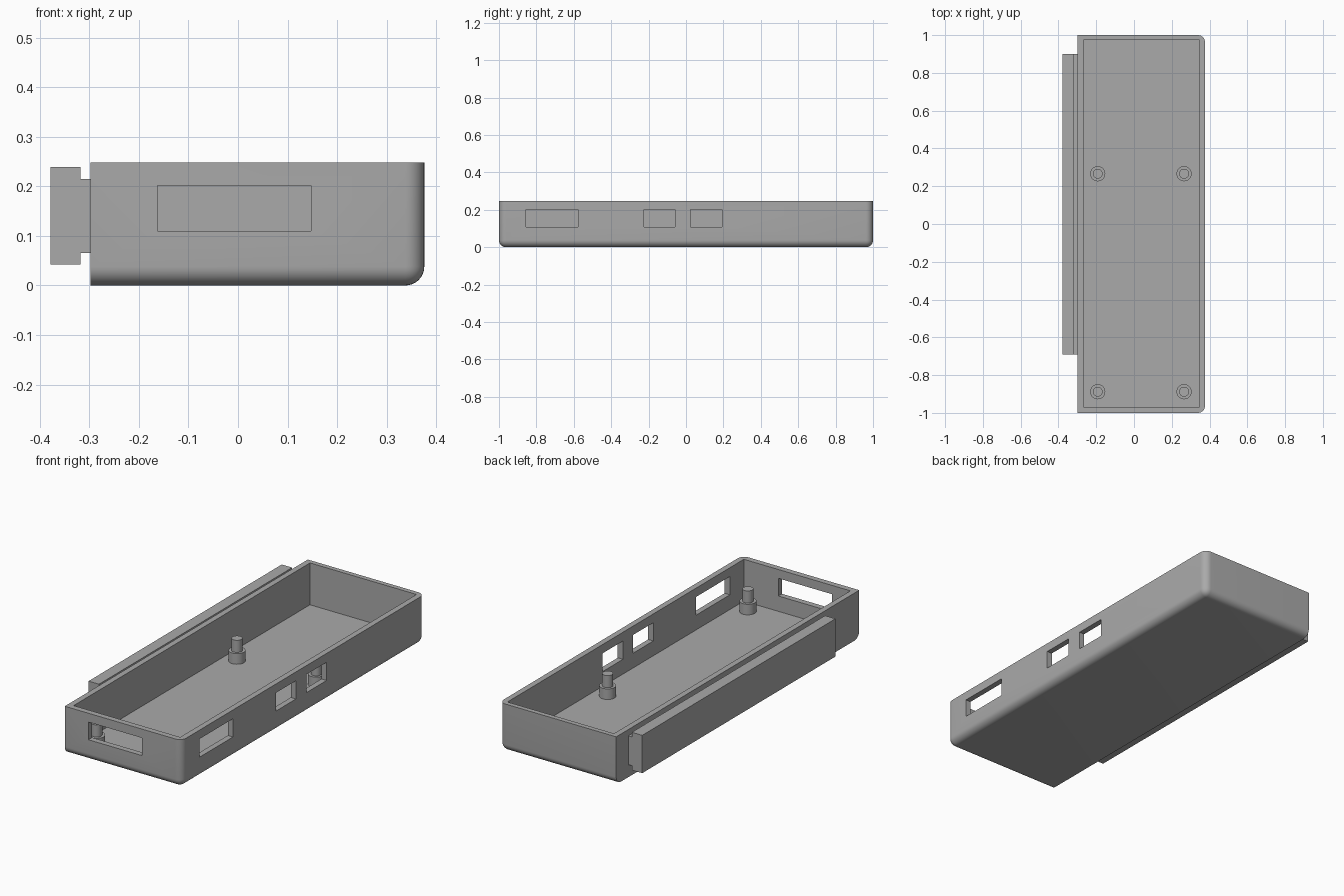
import bpy, bmesh

cube = bpy.data.objects.get("Cube")
if cube:
    bpy.data.objects.remove(cube, do_unlink=True)

grey = bpy.data.materials.new("mid grey plastic")
grey.use_nodes = True
COLOUR = (0.4, 0.4, 0.4, 1)
grey.diffuse_color = COLOUR
grey.node_tree.nodes["Principled BSDF"].inputs["Base Color"].default_value = COLOUR


def add_object(name, bm):
    bmesh.ops.recalc_face_normals(bm, faces=bm.faces)
    mesh = bpy.data.meshes.new(name)
    bm.to_mesh(mesh)
    bm.free()
    mesh.materials.append(grey)
    obj = bpy.data.objects.new(name, mesh)
    bpy.context.collection.objects.link(obj)
    return obj


def box_bmesh(x, y, z):
    bm = bmesh.new()
    bmesh.ops.create_cube(bm, size=1)
    for v in bm.verts:
        v.co = [r[0] if c < 0 else r[1] for c, r in zip(v.co, (x, y, z))]
    return bm


def activate(obj):
    bpy.ops.object.select_all(action='DESELECT')
    obj.select_set(True)
    bpy.context.view_layer.objects.active = obj


def cut(obj, x, y, z):
    cutter = add_object("cutter", box_bmesh(x, y, z))
    cutter.hide_render = True
    mod = obj.modifiers.new("cut", 'BOOLEAN')
    mod.operation = 'DIFFERENCE'
    mod.solver = 'EXACT'
    mod.object = cutter
    activate(obj)
    bpy.ops.object.modifier_apply(modifier=mod.name)
    bpy.data.objects.remove(cutter, do_unlink=True)


def profile_extrude(name, points, y0, y1):
    bm = bmesh.new()
    face = bm.faces.new([bm.verts.new((x, y0, z)) for x, z in points])
    out = bmesh.ops.extrude_face_region(bm, geom=[face])
    for v in out["geom"]:
        if isinstance(v, bmesh.types.BMVert):
            v.co.y = y1
    return add_object(name, bm)


def stepped_post(name, x, y, profile, sides=32):
    bm = bmesh.new()
    verts = [bm.verts.new((x + r, y, z)) for r, z in profile]
    edges = [bm.edges.new(pair) for pair in zip(verts, verts[1:])]
    bmesh.ops.spin(bm, geom=verts + edges, cent=(x, y, 0), axis=(0, 0, 1),
                   angle=6.283185307, steps=sides, use_duplicate=False)
    bmesh.ops.remove_doubles(bm, verts=bm.verts, dist=0.0005)
    obj = add_object(name, bm)
    activate(obj)
    bpy.ops.object.shade_smooth_by_angle()


LEFT, RIGHT, TOP, WALL = -0.298, 0.376, 0.248, 0.03

# Tray shell: the outer edges are rounded except along the rail side and the rim
bm = box_bmesh((LEFT, RIGHT), (-1, 1), (0, TOP))
rounded = []
for e in bm.edges:
    mid = (e.verts[0].co + e.verts[1].co) / 2
    on_floor = mid.z < 0.01 and mid.x > LEFT + 0.01
    right_upright = abs(mid.z - TOP / 2) < 0.01 and mid.x > 0
    if on_floor or right_upright:
        rounded.append(e)
bmesh.ops.bevel(bm, geom=rounded, offset=0.038, offset_type='OFFSET',
                segments=8, profile=0.5, affect='EDGES')
shell = add_object("tray_shell", bm)

# Cavity
cut(shell, (LEFT + WALL, RIGHT - WALL), (-1 + WALL, 1 - WALL + 0.005), (WALL, 0.4))

# Port openings in the front and in the right-hand long wall
cut(shell, (-0.162, 0.147), (-1.1, -0.9), (0.11, 0.202))
for y0, y1 in ((-0.855, -0.578), (-0.225, -0.06), (0.025, 0.192)):
    cut(shell, (0.3, 0.45), (y0, y1), (0.107, 0.202))
activate(shell)
bpy.ops.object.shade_smooth_by_angle()

# Mounting rail with a narrower neck
neck = -0.318
profile_extrude("mounting_rail", [
    (LEFT, 0.065), (neck, 0.065), (neck, 0.042), (-0.378, 0.042),
    (-0.378, 0.239), (neck, 0.239), (neck, 0.215), (LEFT, 0.215)], -0.69, 0.9)

# Board posts with locating pins
post = [(0, WALL), (0.04, WALL), (0.04, 0.085), (0.026, 0.085), (0.026, 0.148), (0, 0.148)]
for side, x in (("right", -0.192), ("left", 0.265)):
    for end, y in (("front", -0.888), ("back", 0.266)):
        stepped_post(f"post_{end}_{side}", x, y, post)
